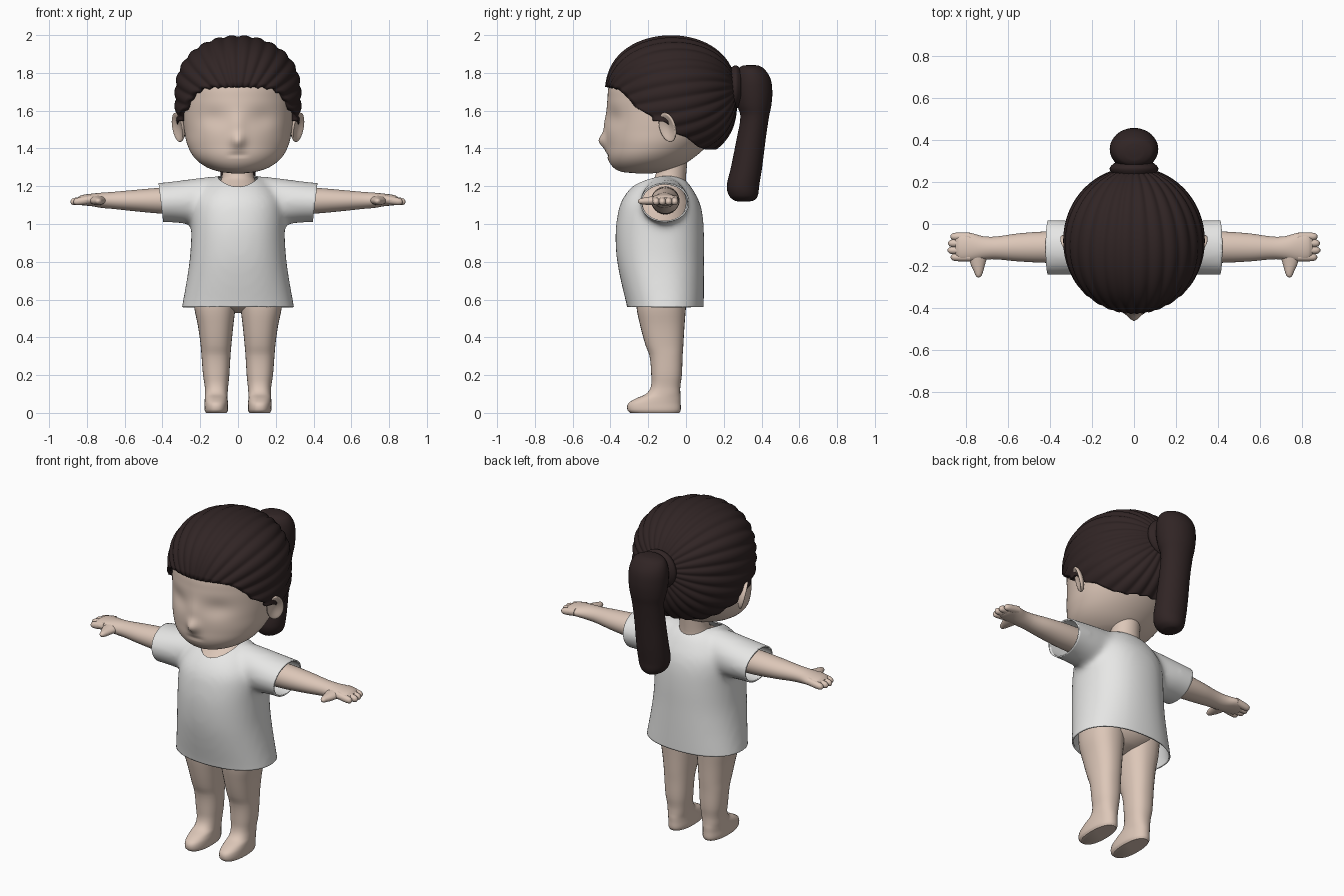
import bpy, bmesh, math
from math import sin, cos, pi, exp
from mathutils import Vector, Matrix

if "Cube" in bpy.data.objects:
    bpy.data.objects.remove(bpy.data.objects["Cube"])


def material(name, rgb):
    m = bpy.data.materials.new(name)
    m.diffuse_color = (*rgb, 1)
    m.use_nodes = True
    m.node_tree.nodes["Principled BSDF"].inputs["Base Color"].default_value = m.diffuse_color
    return m


SKIN = material("skin", (0.72, 0.57, 0.48))
SHIRT = material("shirt_white", (0.80, 0.80, 0.79))
HAIR = material("dark_brown_hair", (0.030, 0.018, 0.018))


def finish(name, bm, mat, mirror=False, thickness=0):
    bmesh.ops.recalc_face_normals(bm, faces=bm.faces)
    me = bpy.data.meshes.new(name)
    bm.to_mesh(me)
    bm.free()
    me.materials.append(mat)
    me.shade_smooth()
    me.set_sharp_from_angle(angle=math.radians(55))
    ob = bpy.data.objects.new(name, me)
    bpy.context.collection.objects.link(ob)
    if mirror:
        mod = ob.modifiers.new("mirror", 'MIRROR')
        mod.use_mirror_merge = False
    if thickness:
        mod = ob.modifiers.new("thickness", 'SOLIDIFY')
        mod.thickness = thickness
        mod.offset = -1
    return ob


def smooth_keys(keys, sub):
    """Hermite-interpolate rows (s, v1, v2, ...) along s."""
    def slope(i, k):
        a, b = keys[max(i - 1, 0)], keys[min(i + 1, len(keys) - 1)]
        return (b[k] - a[k]) / (b[0] - a[0])
    out = []
    for i in range(len(keys) - 1):
        h = keys[i + 1][0] - keys[i][0]
        for j in range(sub):
            t = j / sub
            row = [keys[i][0] + h * t]
            for k in range(1, len(keys[0])):
                row.append((2*t**3 - 3*t*t + 1) * keys[i][k] + (t**3 - 2*t*t + t) * h * slope(i, k)
                           + (3*t*t - 2*t**3) * keys[i + 1][k] + (t**3 - t*t) * h * slope(i + 1, k))
            out.append(row)
    return out + [list(keys[-1])]


def loft(bm, keys, axis='z', n=32, sub=4, power=2, sx=1):
    """Skin oval rings (s, a0, a1, b0, b1) along an axis and cap the ends."""
    rings = []
    for s, a0, a1, b0, b1 in smooth_keys(keys, sub):
        ring = []
        for i in range(n):
            c, d = cos(2*pi*i/n), sin(2*pi*i/n)
            a = (a0 + a1)/2 + (a1 - a0)/2 * math.copysign(abs(c)**(2/power), c)
            b = (b0 + b1)/2 + (b1 - b0)/2 * math.copysign(abs(d)**(2/power), d)
            x, y, z = {'z': (a, b, s), 'x': (s, a, b), 'y': (a, s, b)}[axis]
            ring.append(bm.verts.new((x * sx, y, z)))
        rings.append(ring)
    for r, q in zip(rings, rings[1:]):
        for i in range(n):
            bm.faces.new((r[i], r[(i+1) % n], q[(i+1) % n], q[i]))
    bm.faces.new(rings[0])
    bm.faces.new(rings[-1])


def centred(rows):
    return [(z, -w, w, y0, y1) for z, w, y0, y1 in rows]


# Head with nose, eye hollows and mouth crease
bm = bmesh.new()
loft(bm, centred([
    (1.268, .03, -.26, -.18), (1.275, .09, -.335, -.12), (1.30, .165, -.385, -.04),
    (1.35, .23, -.415, .04), (1.42, .268, -.422, .12), (1.50, .285, -.425, .19),
    (1.58, .295, -.42, .22), (1.66, .30, -.416, .24), (1.74, .295, -.405, .24),
    (1.82, .25, -.35, .2), (1.90, .15, -.24, .08)]), n=96, sub=7)
for v in bm.verts:
    x, y, z = v.co
    if y < -.1:
        y -= .038 * exp(-(x/.035)**2 - ((z - 1.44)/.04)**2)
        y -= .010 * exp(-(x/.04)**2 - ((z - 1.53)/.06)**2)
        y += .016 * exp(-((abs(x) - .13)/.075)**2 - ((z - 1.56)/.055)**2)
        y += .007 * exp(-(x/.05)**4 - ((z - 1.365)/.008)**2)
        v.co.y = y
finish("head", bm, SKIN)

# Ears: flattened, dished ovals
bm = bmesh.new()
bmesh.ops.create_uvsphere(bm, u_segments=32, v_segments=24, radius=1)
for v in bm.verts:
    if v.co.x > 0:
        v.co.x -= 1.25 * v.co.x**2
bmesh.ops.transform(bm, verts=bm.verts, matrix=Matrix.Translation((.318, -.098, 1.512))
                    @ Matrix.Rotation(math.radians(-33), 4, 'Z')
                    @ Matrix.Rotation(math.radians(14), 4, 'Y')
                    @ Matrix.Rotation(math.radians(8), 4, 'X')
                    @ Matrix.Diagonal((.028, .05, .08, 1)))
finish("ears", bm, SKIN, mirror=True)

# Combed-back hair: strands run from the ponytail to the hairline
HAIRLINE = [(-.6, 1.73), (-.40, 1.725), (-.36, 1.715), (-.31, 1.67), (-.27, 1.62), (-.22, 1.59),
            (-.18, 1.57), (-.168, 1.50), (-.15, 1.50), (-.135, 1.55), (-.08, 1.52), (-.06, 1.48),
            (0, 1.46), (.06, 1.41), (.1, 1.395), (.6, 1.39)]


def hairline(y):
    for (y0, z0), (y1, z1) in zip(HAIRLINE, HAIRLINE[1:]):
        if y <= y1:
            return z0 + (z1 - z0) * (y - y0) / (y1 - y0)


TILT = .17


def hair_point(t, p):
    d = Vector((sin(t)*cos(p), cos(t)*cos(TILT) - sin(t)*sin(p)*sin(TILT),
                cos(t)*sin(TILT) + sin(t)*sin(p)*cos(TILT)))
    lo, hi = .2, .5
    for _ in range(22):
        r = (lo + hi) / 2
        f = (d.x*r/.335)**2 + (d.y*r/.35)**2 + abs(d.z*r/.338)**2.6
        lo, hi = (r, hi) if f < 1 else (lo, r)
    groove = .03 * (abs(sin(14*p)) - .75) * min(1, 1.3*sin(t))
    return Vector((0, -.08, 1.66)) + d * lo * (1 + groove)


bm = bmesh.new()
N, M = 224, 32
rows = []
for i in range(N):
    p = 2*pi*(i + .5)/N
    t = .3
    while t < 3.1:
        q = hair_point(t, p)
        if q.z < hairline(q.y):
            break
        t += .03
    lo, hi = t - .03, t
    for _ in range(6):
        mid = (lo + hi)/2
        q = hair_point(mid, p)
        lo, hi = (lo, mid) if q.z < hairline(q.y) else (mid, hi)
    rows.append([bm.verts.new(hair_point(.08 + (lo - .08)*j/M, p)) for j in range(M + 1)])
for i in range(N):
    a, b = rows[i], rows[(i + 1) % N]
    for j in range(M):
        bm.faces.new((a[j], a[j+1], b[j+1], b[j]))
bm.faces.new([r[0] for r in rows])
finish("hair_cap", bm, HAIR, thickness=.03)

# Ponytail and its tie
bm = bmesh.new()
loft(bm, centred([
    (1.118, .02, .28, .33), (1.125, .045, .255, .36), (1.15, .075, .228, .38), (1.20, .09, .216, .387),
    (1.30, .092, .238, .403), (1.45, .09, .268, .422), (1.57, .095, .288, .44),
    (1.63, .108, .270, .452), (1.70, .115, .258, .457), (1.77, .112, .260, .447),
    (1.82, .09, .278, .415), (1.838, .05, .30, .385), (1.842, .02, .33, .36)]), n=40, sub=5)
finish("ponytail", bm, HAIR)
bm = bmesh.new()
loft(bm, [(.235, -.10, .10, 1.625, 1.825), (.255, -.114, .114, 1.612, 1.838),
          (.27, -.114, .114, 1.612, 1.838), (.29, -.095, .095, 1.63, 1.82)], axis='y', n=40)
finish("hair_tie", bm, HAIR)

# Body and neck under the shirt
bm = bmesh.new()
loft(bm, centred([
    (.53, .03, -.16, -.10), (.56, .13, -.23, -.02), (.62, .21, -.26, .03), (.75, .21, -.29, .05),
    (.95, .20, -.32, .05), (1.10, .18, -.31, .03), (1.17, .14, -.27, .0), (1.21, .105, -.215, -.0),
    (1.25, .085, -.165, .0), (1.36, .08, -.15, .01)]))
finish("body", bm, SKIN)

# Legs with feet
bm = bmesh.new()
loft(bm, [
    (0, .06, .17, -.295, -.035), (.015, .053, .177, -.31, -.028), (.05, .053, .177, -.306, -.028),
    (.075, .055, .176, -.268, -.028), (.10, .055, .175, -.212, -.03), (.14, .052, .176, -.186, -.03),
    (.20, .046, .185, -.184, -.022), (.30, .04, .193, -.193, -.018), (.36, .035, .198, -.215, -.014),
    (.46, .025, .212, -.242, -.008), (.56, .014, .232, -.262, .0), (.66, .014, .235, -.262, .01)],
    power=2.3)
finish("legs", bm, SKIN, mirror=True)

# Arms with hands, fingers and thumbs
bm = bmesh.new()
loft(bm, [
    (.15, -.185, -.035, 1.05, 1.20), (.40, -.185, -.035, 1.055, 1.192), (.55, -.178, -.045, 1.068, 1.18),
    (.66, -.168, -.06, 1.08, 1.17), (.72, -.17, -.058, 1.085, 1.166), (.78, -.178, -.042, 1.095, 1.16),
    (.83, -.174, -.044, 1.1, 1.152), (.85, -.15, -.07, 1.11, 1.14)], axis='x')
for y, tip in ((-.158, .872), (-.125, .887), (-.092, .885), (-.06, .874)):
    loft(bm, [(.78, y - .02, y + .02, 1.108, 1.152), (tip - .03, y - .019, y + .019, 1.1, 1.14),
              (tip - .008, y - .014, y + .014, 1.103, 1.133), (tip, y - .004, y + .004, 1.113, 1.121)],
         axis='x', n=16)
loft(bm, [(-.13, .69, .795, 1.10, 1.155), (-.19, .708, .778, 1.1, 1.145), (-.23, .719, .76, 1.104, 1.138),
          (-.248, .727, .752, 1.109, 1.132), (-.255, .737, .743, 1.118, 1.124)], axis='y', n=20)
finish("arms", bm, SKIN, mirror=True)

# Shirt: torso and sleeves fused, then opened at hem, cuffs and neck
bm = bmesh.new()
loft(bm, centred([
    (.48, .31, -.30, .092), (.56, .297, -.312, .094), (.70, .272, -.345, .095), (.82, .255, -.367, .095),
    (.95, .247, -.373, .095), (1.05, .245, -.362, .088), (1.12, .235, -.342, .07),
    (1.18, .20, -.302, .038), (1.225, .155, -.25, .005), (1.25, .115, -.20, -.03), (1.26, .08, -.17, -.07)]),
    n=64, power=2.25)
for side in (1, -1):
    loft(bm, [(.05, -.2, -.02, 1.02, 1.25), (.15, -.23, .0, 1.0, 1.25), (.25, -.24, .012, 1.0, 1.238),
              (.35, -.243, .018, 1.008, 1.225), (.48, -.243, .02, 1.008, 1.212)], axis='x', sx=side)
blank = finish("shirt_blank", bm, SHIRT)
mod = blank.modifiers.new("fuse", 'REMESH')
mod.mode, mod.voxel_size = 'VOXEL', .016
mod = blank.modifiers.new("soften", 'SMOOTH')
mod.factor, mod.iterations = .5, 12
bpy.context.view_layer.update()
fused = blank.evaluated_get(bpy.context.evaluated_depsgraph_get())
bm = bmesh.new()
bm.from_mesh(fused.to_mesh())
fused.to_mesh_clear()
bpy.data.objects.remove(blank)


def cut(co, no, geom, clear):
    bmesh.ops.bisect_plane(bm, geom=geom, plane_co=co, plane_no=no, clear_outer=clear)


for co, no in (((0, 0, .56), (0, 0, -1)), ((.408, 0, 1.11), (1, 0, -.12)), ((-.408, 0, 1.11), (-1, 0, -.12))):
    cut(co, no, bm.verts[:] + bm.edges[:] + bm.faces[:], True)
planes = []
for i in range(28):
    a = 2*pi*i/28
    planes.append((Vector((.105*cos(a), -.155 + .128*sin(a), 0)),
                   Vector((cos(a)/.105, sin(a)/.128, 0)).normalized()))
for co, no in planes:
    faces = [f for f in bm.faces if f.calc_center_median().z > 1.1 and abs(f.calc_center_median().x) < .16]
    edges = {e for f in faces for e in f.edges}
    verts = {v for f in faces for v in f.verts}
    cut(co, no, list(verts) + list(edges) + faces, False)
hole = []
for f in bm.faces:
    c = f.calc_center_median()
    if c.z > 1.1 and all((c - co).dot(no) < 0 for co, no in planes):
        hole.append(f)
bmesh.ops.delete(bm, geom=hole, context='FACES')
finish("shirt", bm, SHIRT, thickness=.008)
